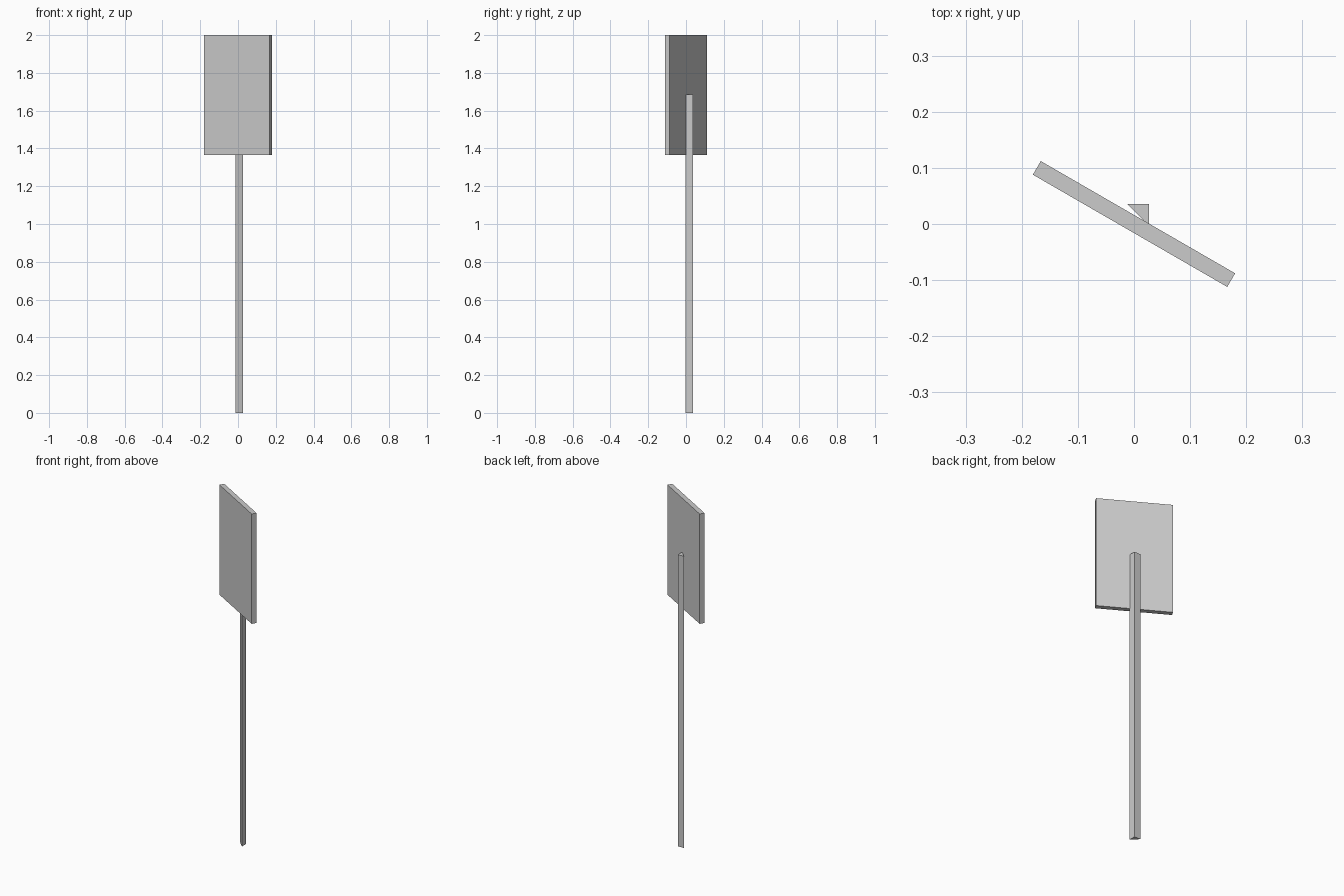
import bpy, bmesh, math
from mathutils import Matrix

if "Cube" in bpy.data.objects:
    bpy.data.objects.remove(bpy.data.objects["Cube"])


def prism(name, profile, z0, z1, turn=0.0):
    """Extrude a flat profile upwards from z0 to z1, turned about z."""
    bm = bmesh.new()
    face = bm.faces.new([bm.verts.new((x, y, z0)) for x, y in profile])
    new = bmesh.ops.extrude_face_region(bm, geom=[face])["geom"]
    top = [v for v in new if isinstance(v, bmesh.types.BMVert)]
    bmesh.ops.translate(bm, verts=top, vec=(0, 0, z1 - z0))
    bm.transform(Matrix.Rotation(turn, 4, 'Z'))
    bmesh.ops.recalc_face_normals(bm, faces=bm.faces)
    mesh = bpy.data.meshes.new(name)
    bm.to_mesh(mesh)
    bm.free()
    obj = bpy.data.objects.new(name, mesh)
    bpy.context.collection.objects.link(obj)
    return obj


# Sign board, turned 30 degrees
w, t = 0.2, 0.014
prism("sign_board", [(-w, -t), (w, -t), (w, t), (-w, t)], 1.365, 2.0, math.radians(-30))

# Triangular post standing behind the board
prism("post", [(0.027, -0.003), (0.027, 0.036), (-0.012, 0.036)], 0.0, 1.685)
